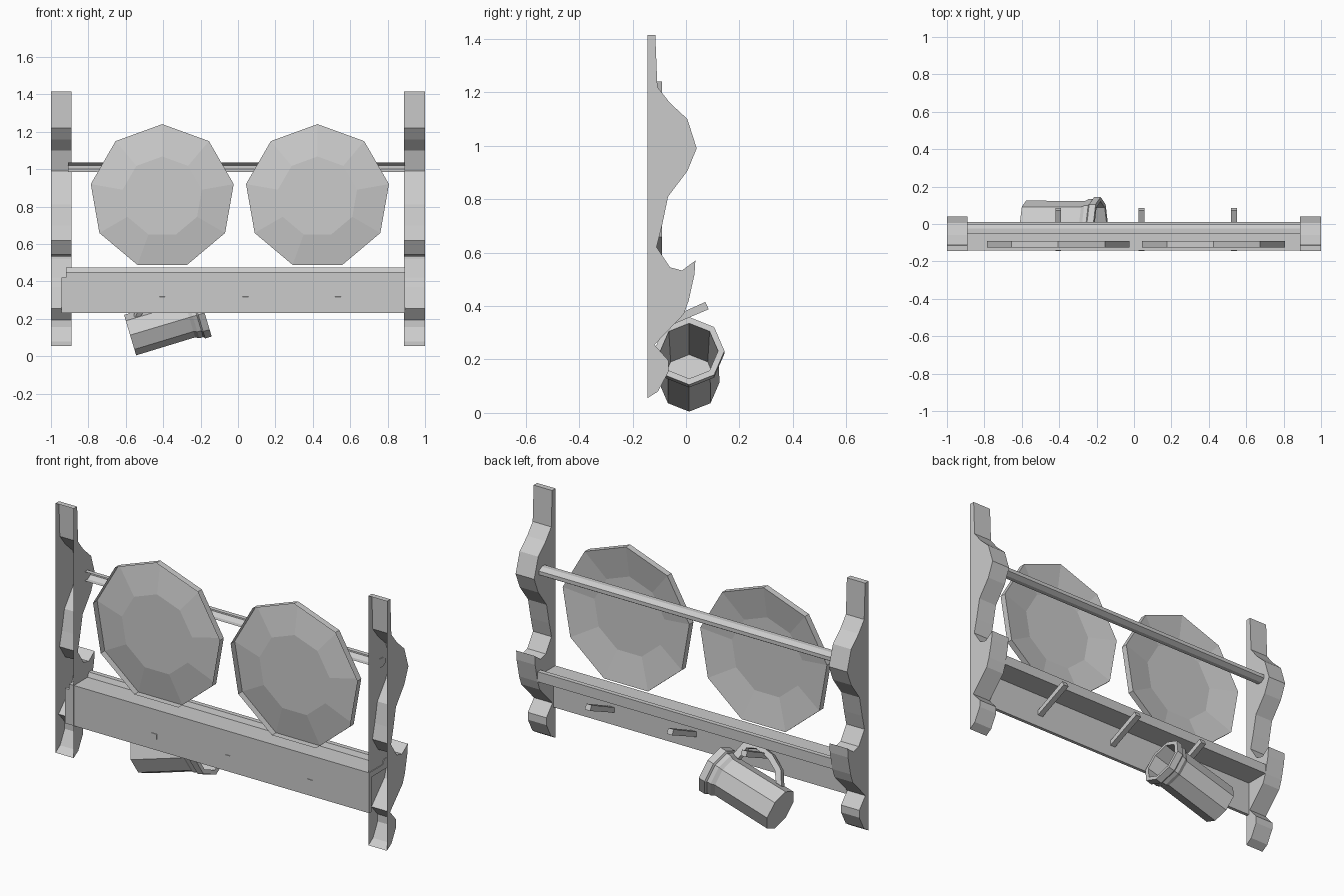
import bpy
from math import sin, cos, pi, radians
from mathutils import Vector

if "Cube" in bpy.data.objects:
    bpy.data.objects.remove(bpy.data.objects["Cube"])


def make(name, verts, faces):
    me = bpy.data.meshes.new(name)
    me.from_pydata([tuple(v) for v in verts], [], faces)
    me.update()
    ob = bpy.data.objects.new(name, me)
    bpy.context.collection.objects.link(ob)
    return ob


def prism(name, prof, x0, x1, closed=True, caps=True):
    """Extrude a (y, z) profile along x; closed=False leaves last-to-first side open."""
    n = len(prof)
    verts = [(x0, y, z) for y, z in prof] + [(x1, y, z) for y, z in prof]
    faces = [(i, (i + 1) % n, n + (i + 1) % n, n + i) for i in range(n if closed else n - 1)]
    if caps:
        faces += [tuple(range(n))[::-1], tuple(range(n, 2 * n))]
    return make(name, verts, faces)


def loft(name, rings, cap_start=False, cap_end=False, wrap=True):
    n = len(rings[0])
    verts = [v for r in rings for v in r]
    faces = [(k * n + i, k * n + (i + 1) % n, (k + 1) * n + (i + 1) % n, (k + 1) * n + i)
             for k in range(len(rings) - 1) for i in range(n)]
    if cap_start:
        faces.append(tuple(range(n))[::-1])
    if cap_end:
        faces.append(tuple(range(len(verts) - n, len(verts))))
    return make(name, verts, faces)


# Scrolled side brackets, open on the wall side
side = [(-.145, 1.415), (-.115, 1.415), (-.107, 1.22), (-.06, 1.16), (.005, 1.10),
        (.04, .99), (.005, .905), (-.067, .81), (-.09, .70), (-.11, .62), (-.06, .545),
        (-.015, .533), (.035, .57), (.032, .52), (.01, .42), (-.008, .37), (-.118, .255),
        (-.065, .195), (-.065, .155), (-.105, .08), (-.145, .055)]
prism("left_bracket", side, -1, -.89, closed=False)
prism("right_bracket", side, .888, 1, closed=False)

# Back board, shelf with raised lip, upper guard rail
prism("back_board", [(-.143, .23), (-.125, .23), (-.125, .42), (-.143, .42)], -.945, .892)
prism("shelf", [(-.143, .42), (.01, .42), (.01, .475), (-.015, .475), (-.025, .45), (-.143, .45)],
      -.92, .892)
prism("guard_rail", [(-.05, 1.035), (-.025, 1.035), (0, 1.02), (0, 1.0), (-.025, .985), (-.05, .985)],
      -.91, .892, closed=False)

# Slanted pegs
peg = [(-.145, .29), (.085, .388), (.072, .415), (-.145, .318)]
for i, x in enumerate((-.405, .04, .535)):
    prism(f"peg_{i + 1}", peg, x - .016, x + .016)

# Nine-sided dished plates
for i, x in enumerate((-.405, .425)):
    rings = [[(x + r * sin(2 * pi * k / 9), y, .853 + r * cos(2 * pi * k / 9)) for k in range(9)]
             for r, y in ((.388, -.125), (.388, -.09), (.215, -.12))]
    loft(f"plate_{i + 1}", rings, cap_end=True)

# Tilted mug hanging from a peg
base = Vector((-.577, .012, .113))
axis = Vector((.958, 0, .286))
e1, e2 = Vector((0, 1, 0)), Vector((-.286, 0, .958))


def mug_pt(t, r, a):
    return base + axis * t + (e1 * cos(a) + e2 * sin(a)) * r


mug = [(0, .113), (.33, .111), (.35, .122), (.372, .122), (.38, .132), (.416, .132),
       (.416, .108), (.04, .098)]
loft("mug", [[mug_pt(t, r, k * pi / 4) for k in range(8)] for t, r in mug],
     cap_start=True, cap_end=True)

# Mug handle swept as a rectangular strap
ang = radians(122)
out = e1 * cos(ang) + e2 * sin(ang)
wid = axis.cross(out) * .02
outer = [(.36, .115), (.345, .19), (.28, .225), (.18, .215), (.10, .175), (.05, .105)]
inner = [(.325, .105), (.315, .175), (.27, .197), (.19, .187), (.125, .155), (.085, .105)]
rings = []
for (t0, r0), (t1, r1) in zip(outer, inner):
    a, b = base + axis * t0 + out * r0, base + axis * t1 + out * r1
    rings.append([a - wid, a + wid, b + wid, b - wid])
loft("mug_handle", rings, cap_start=True, cap_end=True)
